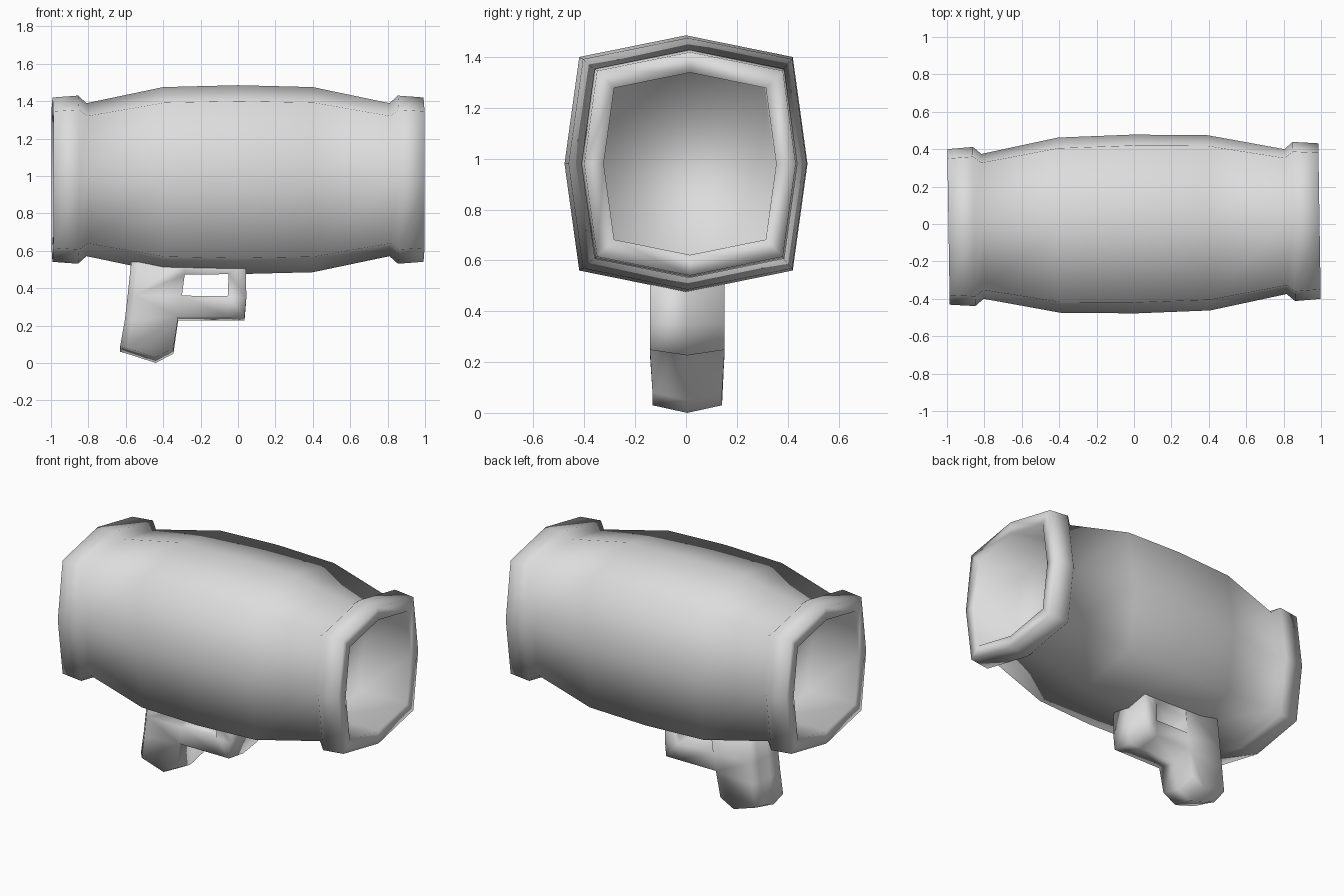
import bpy, bmesh, math
from mathutils import Vector

cube = bpy.data.objects.get("Cube")
if cube:
    bpy.data.objects.remove(cube)

AXIS_Z = 0.98
TILT = math.radians(0.9)

grey = bpy.data.materials.new("plain_grey")
grey.use_nodes = True
colour = (0.72, 0.72, 0.72, 1)
grey.diffuse_color = colour
grey.node_tree.nodes["Principled BSDF"].inputs["Base Color"].default_value = colour


def finish(bm, name):
    bmesh.ops.recalc_face_normals(bm, faces=bm.faces)
    for face in bm.faces:
        face.smooth = True
    mesh = bpy.data.meshes.new(name)
    bm.to_mesh(mesh)
    bm.free()
    mesh.materials.append(grey)
    obj = bpy.data.objects.new(name, mesh)
    bpy.context.collection.objects.link(obj)
    return obj


# Eight-sided barrel: lofted belly, flared end rings and recessed ends
section = [(0, 0.505), (0.42, 0.42), (0.478, 0), (0.42, -0.42),
           (0, -0.505), (-0.42, -0.42), (-0.478, 0), (-0.42, 0.42)]
half = [(0.4, 0.98), (0.81, 0.81), (0.855, 0.89), (0.992, 0.87),
        (0.992, 0.71), (0.66, 0.71)]
stations = [(-x, s) for x, s in reversed(half)] + [(0, 1)] + half

bm = bmesh.new()
rings = [[bm.verts.new((x, y * s, AXIS_Z + z * s)) for y, z in section]
         for x, s in stations]
for near, far in zip(rings, rings[1:]):
    for i in range(len(section)):
        j = (i + 1) % len(section)
        bm.faces.new((near[i], near[j], far[j], far[i]))
bm.faces.new(rings[0])
bm.faces.new(rings[-1])
barrel = finish(bm, "barrel")
barrel.rotation_euler.z = TILT

# Pistol grip and trigger guard: side outline cells swept across the width
points = {
    "grip_top_back": (-0.565, 0.6), "grip_top_side": (-0.53, 0.6),
    "grip_top_front": (-0.28, 0.56),
    "web_back": (-0.285, 0.472), "web_front": (-0.05, 0.475),
    "grip_mid_back": (-0.59, 0.36), "grip_mid_side": (-0.555, 0.36),
    "grip_mid_front": (-0.3, 0.36),
    "grip_low_back": (-0.605, 0.23), "grip_low_side": (-0.57, 0.23),
    "grip_low_front": (-0.32, 0.226),
    "heel_back": (-0.63, 0.06), "heel_side": (-0.595, 0.05),
    "heel": (-0.44, 0.0), "heel_front": (-0.345, 0.05),
    "post_mid_back": (-0.055, 0.357), "post_mid_front": (0.045, 0.35),
    "post_low_back": (-0.055, 0.226), "post_low_front": (0.035, 0.226),
    "post_top_back": (-0.05, 0.56), "post_top_front": (0.04, 0.56),
}
cells = [
    ("grip_top_side", "grip_mid_side", "grip_mid_front", "web_back", "grip_top_front"),
    ("grip_mid_side", "grip_low_side", "grip_low_front", "grip_mid_front"),
    ("grip_low_side", "heel_side", "heel", "heel_front", "grip_low_front"),
    ("grip_top_back", "grip_mid_back", "grip_mid_side", "grip_top_side"),
    ("grip_mid_back", "grip_low_back", "grip_low_side", "grip_mid_side"),
    ("grip_low_back", "heel_back", "heel_side", "grip_low_side"),
    ("grip_mid_front", "grip_low_front", "post_low_back", "post_mid_back"),
    ("post_mid_back", "post_low_back", "post_low_front", "post_mid_front"),
    ("post_top_back", "web_front", "post_mid_back", "post_mid_front", "post_top_front"),
    ("grip_top_front", "web_back", "web_front", "post_top_back"),
]
HALF_WIDTH = 0.147
bm = bmesh.new()
verts = {n: bm.verts.new((x, -HALF_WIDTH, z)) for n, (x, z) in points.items()}
faces = [bm.faces.new([verts[n] for n in cell]) for cell in cells]
back_edge = [p for n, p in points.items() if n in cells[3] + cells[5] and n.endswith("back")]
back_edge.append(points["grip_low_back"])
kept = True
for step in range(2):
    result = bmesh.ops.extrude_face_region(bm, geom=faces, use_keep_orig=kept)
    kept = False
    faces = [g for g in result["geom"] if isinstance(g, bmesh.types.BMFace)]
    moved = [g for g in result["geom"] if isinstance(g, bmesh.types.BMVert)]
    bmesh.ops.translate(bm, verts=moved, vec=Vector((0, HALF_WIDTH, 0)))

# Chamfered back corners, narrowed heel and keel-shaped undersides
for v in bm.verts:
    if abs(v.co.y) > 0.1:
        if any(math.dist((v.co.x, v.co.z), p) < 0.001 for p in back_edge):
            v.co.y *= 0.7
        if v.co.z < 0.1:
            v.co.y *= 0.93
            v.co.z += 0.03
        elif v.co.z < 0.25 and v.co.x > -0.5:
            v.co.z += 0.022
grip = finish(bm, "grip_and_guard")
grip.location.y = 0.005
